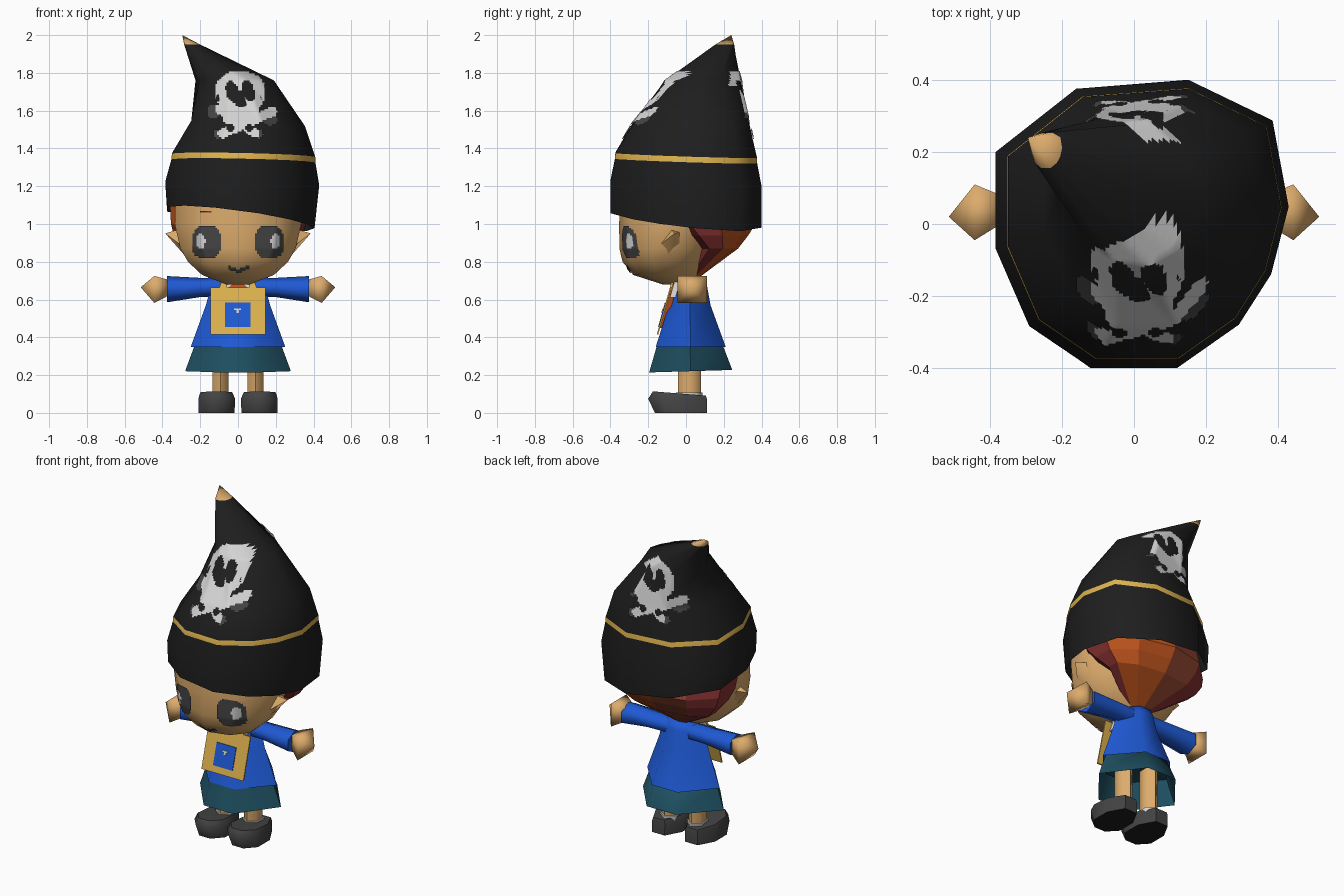
import bpy, bmesh, math
from mathutils import Vector
from mathutils.bvhtree import BVHTree

if "Cube" in bpy.data.objects:
    bpy.data.objects.remove(bpy.data.objects["Cube"])

COLOURS = {
    "black": (0.013, 0.013, 0.013), "gold": (0.72, 0.44, 0.075),
    "skin": (0.72, 0.41, 0.15), "orange_hair": (0.50, 0.085, 0.012),
    "red_hair": (0.24, 0.03, 0.03), "brown_hair": (0.28, 0.06, 0.03),
    "blue": (0.013, 0.10, 0.66), "teal": (0.013, 0.078, 0.118),
    "dark_grey": (0.058, 0.058, 0.06), "light_grey": (0.66, 0.66, 0.66),
}
MATS = {}
for key, c in COLOURS.items():
    MATS[key] = bpy.data.materials.new(key)
    MATS[key].diffuse_color = (*c, 1)


def finish(name, bm, mats, rule=None, angle=70, recalc=True):
    """Turn a bmesh into an object; rule(face centre) picks the material."""
    if recalc:
        bmesh.ops.recalc_face_normals(bm, faces=bm.faces)
    if rule:
        for f in bm.faces:
            f.material_index = rule(f.calc_center_median())
    me = bpy.data.meshes.new(name)
    bm.to_mesh(me)
    bm.free()
    for m in mats:
        me.materials.append(MATS[m])
    if angle:
        me.shade_smooth()
        me.set_sharp_from_angle(angle=math.radians(angle))
    ob = bpy.data.objects.new(name, me)
    bpy.context.collection.objects.link(ob)
    return ob


def loft(name, mats, rings, cap0=True, cap1=True, **kw):
    """Bridge successive rings of points; a one-point ring makes a tip."""
    bm = bmesh.new()
    vs = [[bm.verts.new(p) for p in r] for r in rings]
    for a, b in zip(vs, vs[1:]):
        n = max(len(a), len(b))
        for i in range(n):
            j = (i + 1) % n
            if len(b) == 1:
                bm.faces.new((a[i], a[j], b[0]))
            else:
                bm.faces.new((a[i], a[j], b[j], b[i]))
    if cap0:
        bm.faces.new(vs[0][::-1])
    if cap1 and len(vs[-1]) > 2:
        bm.faces.new(vs[-1])
    return finish(name, bm, mats, **kw)


def circle(n):
    s = 1 / math.cos(math.pi / n)
    return [(s * math.cos(2 * math.pi * (i + .5) / n),
             s * math.sin(2 * math.pi * (i + .5) / n)) for i in range(n)]


def ring(shape, z, x0, x1, y0, y1, tx=0, ty=0):
    """Horizontal ring fitted to a box, tilted by tx and ty."""
    pts = []
    for u, v in shape:
        x = (x0 + x1) / 2 + u * (x1 - x0) / 2
        y = (y0 + y1) / 2 + v * (y1 - y0) / 2
        pts.append((x, y, z + tx * x + ty * y))
    return pts


def side_ring(x, n, y0, y1, z0, z1):
    return [(x, (y0 + y1) / 2 + u * (y1 - y0) / 2, (z0 + z1) / 2 + v * (z1 - z0) / 2)
            for u, v in circle(n)]


def paint(name, target, mats, fn, box, facing=-1, step=0.01, limit=9):
    """Thin plate of cells projected along y; fn(x, z) gives colour or None."""
    me = target.data
    tree = BVHTree.FromPolygons([v.co for v in me.vertices],
                                [tuple(p.vertices) for p in me.polygons])
    bm, cache = bmesh.new(), {}

    def vert(i, j):
        if (i, j) not in cache:
            x, z = box[0] + i * step, box[2] + j * step
            hit = tree.ray_cast(Vector((x, facing * 3, z)), Vector((0, -facing, 0)))[0]
            if hit and -facing * hit.y > limit:
                hit = None
            cache[i, j] = hit and bm.verts.new(hit + Vector((0, facing * .008, 0)))
        return cache[i, j]

    for i in range(round((box[1] - box[0]) / step)):
        for j in range(round((box[3] - box[2]) / step)):
            c = fn(box[0] + (i + .5) * step, box[2] + (j + .5) * step)
            if c is None:
                continue
            q = [vert(i, j), vert(i + 1, j), vert(i + 1, j + 1), vert(i, j + 1)]
            if all(q):
                f = bm.faces.new(q if facing < 0 else q[::-1])
                f.material_index = c
    return finish(name, bm, mats, recalc=False)


def oval(x, z, cx, cz, rx, rz, p=2):
    return abs((x - cx) / rx) ** p + abs((z - cz) / rz) ** p < 1


def near(x, z, ax, az, bx, bz, r):
    dx, dz = bx - ax, bz - az
    t = min(1, max(0, ((x - ax) * dx + (z - az) * dz) / (dx * dx + dz * dz)))
    return math.hypot(x - ax - t * dx, z - az - t * dz) < r


# Hat: lopsided cone with gold band and pale tip
HAT = [(-.35, -1), (.24, -1), (.66, -.7), (.88, -.35), (1, .12), (.89, .72),
       (.32, 1), (-.45, .94), (-1, .5), (-1, -.17), (-.77, -.71)]
HAT_TOP = [(-.2, -.92), (.3, -1), (.66, -.78), (.9, -.4), (1, -.05), (.82, .45),
           (.28, .96), (-.45, 1), (-1, .6), (-.9, .0), (-.62, -.55)]
hat = loft("hat", ["black", "gold", "skin"], [
    ring(HAT, 1.035, -.375, .405, -.40, .40, -.13, -.09),
    ring(HAT, 1.215, -.385, .43, -.40, .40, -.02, -.03),
    ring(HAT, 1.335, -.352, .410, -.376, .377, -.02, -.03),
    ring(HAT, 1.365, -.350, .409, -.374, .376, -.02, -.03),
    ring(HAT, 1.535, -.247, .355, -.28, .335, -.05),
    ring(HAT_TOP, 1.76, -.225, .19, -.11, .29),
    ring(HAT, 1.95, -.285, -.20, .155, .255),
    [(-.295, .24, 2.0)]], cap0=False, angle=80,
    rule=lambda c: 2 if c.z > 1.955 else
    int(abs(c.z + .02 * c.x + .03 * c.y - 1.35) < .01))


# Skull emblems on the front and back of the hat
def skull(u, v):
    tilt = (v - 1.70) * .2
    if oval(u + tilt, v, -.03, 1.70, .034, .056) or oval(u + tilt, v, .055, 1.705, .032, .058):
        return None
    if oval(u, v, .012, 1.63, .014, .014):
        return None
    if oval(u, v, -.04, 1.51, .02, .02) or oval(u, v, .06, 1.51, .02, .02):
        return None
    if oval(u, v, .012, 1.70, .132, .115, 2.2) or oval(u, v, .015, 1.575, .10, .07):
        return 0
    if near(u, v, -.08, 1.48, .18, 1.595, .026) or near(u, v, .09, 1.48, -.1, 1.61, .024):
        return 0
    if oval(u, v, .17, 1.55, .038, .026) or oval(u, v, -.13, 1.595, .032, .035):
        return 1
    if oval(u, v, -.11, 1.475, .025, .025) or oval(u, v, .11, 1.475, .025, .025):
        return 1
    return None


paint("front_skull", hat, ["light_grey", "dark_grey"], skull,
      (-.17, .23, 1.44, 1.82), limit=.05)
paint("back_skull", hat, ["light_grey", "dark_grey"],
      lambda x, z: skull(.02 - x, z), (-.21, .19, 1.44, 1.82), 1, limit=-.21)

# Head, eyes, mouth and a wisp of fringe
C10, C6 = circle(10), circle(6)
head = loft("head", ["skin"], [
    ring(C10, .68, -.06, .06, -.12, .0), ring(C10, .73, -.19, .19, -.27, .07),
    ring(C10, .80, -.265, .265, -.325, .11), ring(C10, .87, -.305, .305, -.340, .15),
    ring(C10, 1.0, -.335, .335, -.340, .2), ring(C10, 1.17, -.33, .33, -.335, .2)])


def face_paint(x, z):
    a = abs(x)
    if oval(a, z, .198, .908, .024, .042):
        return 1
    if oval(a, z, .166, .904, .074, .088, 3):
        return 0
    if near(x, z, -.045, .768, 0, .75, .01) or near(x, z, 0, .75, .05, .768, .01):
        return 0
    if abs(x + .175) < .03 and abs(z - 1.065) < .01:
        return 2
    return None


paint("face_details", head, ["dark_grey", "light_grey", "red_hair"], face_paint,
      (-.26, .26, .73, 1.08))


# Hair shell behind the head, in three tones chosen by direction
def hair_tone(c):
    a = math.degrees(math.atan2(c.y - .1, c.x))
    if 12 < a < 90 or -170 < a < -90:
        return 0
    return 2 if 90 < a < 140 else 1


loft("hair", ["orange_hair", "red_hair", "brown_hair"], [
    ring(C10, .715, -.05, .05, .0, .065), ring(C10, .87, -.29, .29, .05, .27),
    ring(C10, .94, -.34, .34, -.06, .32),
    ring(C10, 1.0, -.355, .36, -.15, .355), ring(C10, 1.10, -.36, .375, -.18, .325)],
    angle=0, rule=hair_tone)

# Tunic, skirt and neck
BODY = [(1, 0), (.36, 1), (-.36, 1), (-1, 0), (-.36, -1), (.36, -1)]
loft("tunic", ["blue"], [
    ring(BODY, .35, -.25, .25, -.16, .21), ring(BODY, .57, -.17, .17, -.09, .13),
    ring(BODY, .68, -.14, .14, -.06, .11), ring(BODY, .72, -.10, .10, -.04, .10)], cap0=False)
loft("skirt", ["teal"], [
    ring(BODY, .22, -.28, .28, -.195, .245, 0, .03),
    ring(BODY, .37, -.225, .225, -.15, .19)], cap0=False)
loft("neck", ["skin"], [ring(C6, .66, -.05, .05, -.06, .05), ring(C6, .76, -.05, .05, -.06, .05)])


def chest(z, off=0):
    return -.155 + (z - .415) * .28 - off


def slab(name, mat, corners, off=0, t=.012):
    """Flat piece lying along the sloping chest."""
    f = [(x, chest(z, off), z) for x, z in corners]
    b = [(x, y + t, z) for x, y, z in f]
    loft(name, [mat], [f, b], angle=0)


def square(x0, x1, z0, z1):
    return [(x0, z0), (x1, z0), (x1, z1), (x0, z1)]


# Chest plate with its emblem, and the scarf behind it
slab("chest_plate", "gold", square(-.145, .145, .415, .665), 0, .008)
slab("emblem", "blue", square(-.07, .065, .455, .585), .004, .004)
slab("emblem_bar", "light_grey", square(-.02, .015, .545, .553), .008, .004)
slab("emblem_dot", "light_grey", square(-.008, .006, .53, .545), .008, .004)
slab("scarf", "orange_hair", [(-.05, .45), (.05, .45), (.09, .63), (.02, .69),
                              (-.02, .69), (-.09, .63)], -.008, .028)

# Mirrored limbs, ears, straps, collar and shoes, toes towards the front
SHOE = [(-.4, -1), (.4, -1), (1, -.55), (1, .3), (.45, 1), (-.45, 1), (-1, .3), (-1, -.55)]
EAR = [(-.17, .865), (-.10, .82), (-.02, .87), (-.01, .96), (-.09, .985)]
for s, side in ((1, "right"), (-1, "left")):
    def flip(rings):
        return [[(s * x, y, z) for x, y, z in r] for r in rings]

    slab(side + "_strap", "gold", [(s * .06, .66), (s * .10, .66), (s * .08, .72), (s * .05, .72)])
    slab(side + "_collar", "light_grey", [(s * .02, .61), (s * .11, .61), (s * .09, .70),
                                          (s * .035, .715)], -.015, .03)
    loft(side + "_ear", ["skin"], flip([
        [(.27, y, z) for y, z in EAR], [(.385, -.06, .95)]]), angle=60)
    loft(side + "_sleeve", ["blue"], flip([
        side_ring(.06, 6, -.02, .09, .62, .71), side_ring(.20, 6, -.03, .095, .62, .708),
        side_ring(.375, 6, -.04, .10, .595, .715)]))
    loft(side + "_hand", ["skin"], flip([
        side_ring(.37, 4, .0, .08, .62, .705), side_ring(.443, 4, -.045, .11, .582, .725),
        [(.515, .02, .665)]]), angle=80)
    loft(side + "_leg", ["skin"], flip([
        ring(C6, .08, .05, .135, -.035, .07), ring(C6, .40, .05, .135, -.035, .07)]))
    loft(side + "_sock", ["light_grey"], flip([
        ring(C6, .08, .042, .143, -.043, .078), ring(C6, .108, .042, .143, -.043, .078)]))
    loft(side + "_shoe", ["dark_grey", "black"], flip([
        ring(SHOE, 0, .018, .21, -.165, .11), ring(SHOE, .075, .016, .21, -.20, .11),
        ring(SHOE, .10, .03, .20, -.175, .105, 0, -.08)]), angle=50,
        rule=lambda c: int(c.z < .005))

for m in bpy.data.materials:
    if m.users and not m.is_grease_pencil:
        m.use_nodes = True
        m.node_tree.nodes["Principled BSDF"].inputs["Base Color"].default_value = m.diffuse_color
